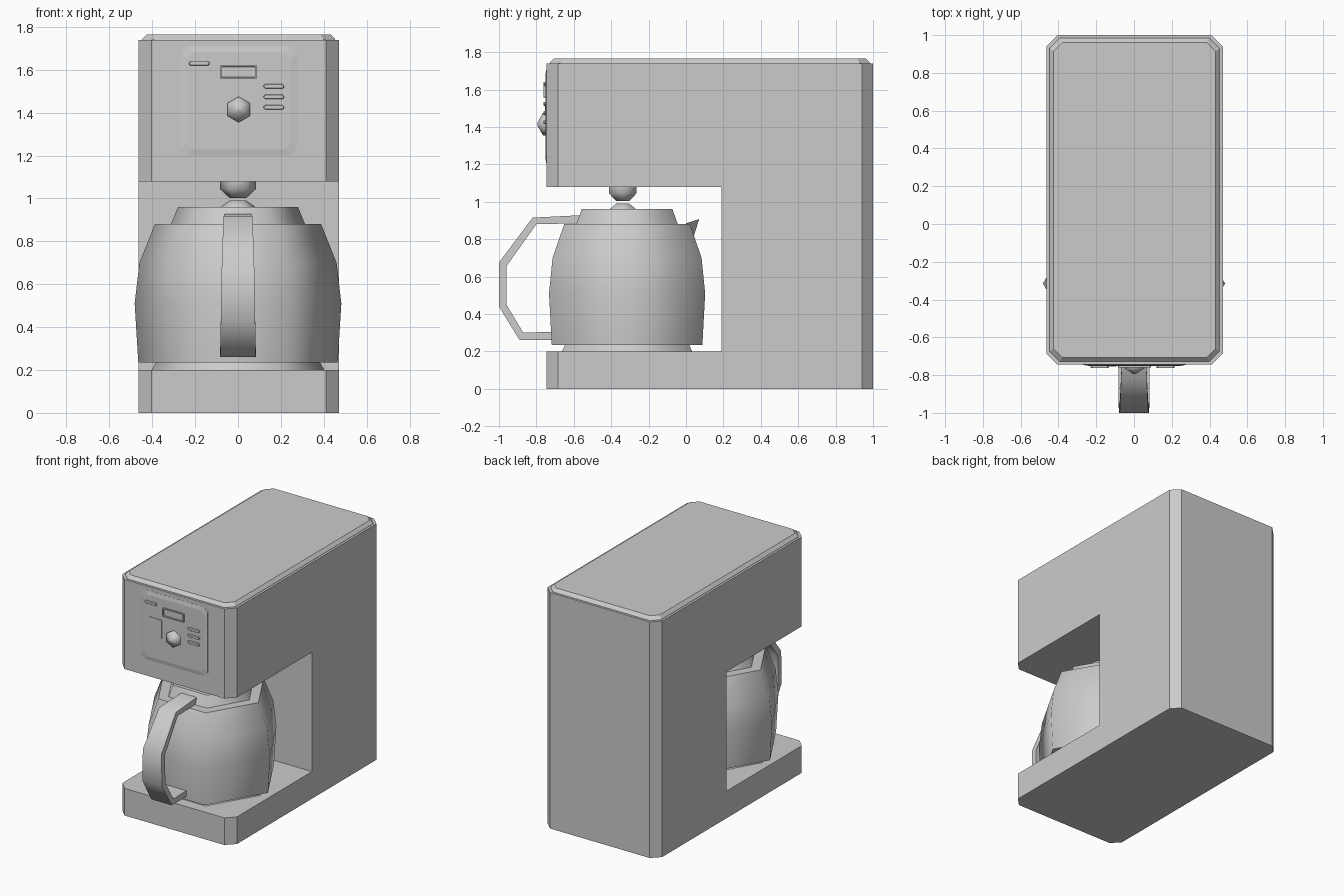
import bpy, bmesh
from math import radians, cos, sin, pi
from mathutils import Vector

old = bpy.data.objects.get("Cube")
if old:
    bpy.data.objects.remove(old, do_unlink=True)

grey = bpy.data.materials.new("plain grey")
grey.use_nodes = True
grey.diffuse_color = (0.6, 0.6, 0.6, 1)
grey.node_tree.nodes["Principled BSDF"].inputs["Base Color"].default_value = (0.6, 0.6, 0.6, 1)


def loft(name, rings, smooth=None):
    """Skin a stack of equal-length point rings and cap both ends."""
    bm = bmesh.new()
    loops = [[bm.verts.new(p) for p in ring] for ring in rings]
    n = len(loops[0])
    for a, b in zip(loops, loops[1:]):
        for i in range(n):
            j = (i + 1) % n
            bm.faces.new((a[i], a[j], b[j], b[i]))
    bm.faces.new(loops[0])
    bm.faces.new(loops[-1])
    bmesh.ops.recalc_face_normals(bm, faces=bm.faces)
    mesh = bpy.data.meshes.new(name)
    bm.to_mesh(mesh)
    bm.free()
    mesh.materials.append(grey)
    obj = bpy.data.objects.new(name, mesh)
    bpy.context.collection.objects.link(obj)
    if smooth:
        bpy.ops.object.select_all(action="DESELECT")
        obj.select_set(True)
        bpy.context.view_layer.objects.active = obj
        bpy.ops.object.shade_smooth_by_angle(angle=radians(smooth))
    return obj


def cut_rect(w, h, c):
    """Rectangle outline (half sizes w, h) with corners cut by c."""
    return [(w, h - c), (w - c, h), (c - w, h), (-w, h - c),
            (-w, c - h), (c - w, -h), (w - c, -h), (w, c - h)]


def hexagon(r, turn=0.0):
    return [(r * cos(turn + i * pi / 3), r * sin(turn + i * pi / 3)) for i in range(6)]


def flat(points, x, y, z):
    return [(x + u, y + v, z) for u, v in points]


def upright(points, x, y, z):
    return [(x + u, y, z + v) for u, v in points]


def turned(name, profile, y):
    """Six-sided turned part from (radius, height) pairs."""
    return loft(name, [flat(hexagon(r), 0, y, z) for r, z in profile], 62)


# Housing: tall block with cut corners and an open bay for the pot
BX, BY, FRONT = 0.003, 0.1275, -0.745
outline = cut_rect(0.467, 0.8725, 0.06)
body = loft("body", [flat(outline, BX, BY, z) for z in (0, 1.74)])
bay = loft("bay_cutter", [flat(cut_rect(0.7, 0.595, 0.01), 0, -0.405, z) for z in (0.2, 1.08)])
bay.hide_render = True
cut = body.modifiers.new("bay", "BOOLEAN")
cut.operation, cut.solver, cut.object = "DIFFERENCE", "EXACT", bay
bpy.context.view_layer.objects.active = body
bpy.ops.object.modifier_apply(modifier=cut.name)
bpy.data.objects.remove(bay, do_unlink=True)

# Bevelled top cover
loft("top_cover", [flat(cut_rect(0.467 - d, 0.8725 - d, 0.06 - d / 3), BX, BY, z)
                   for d, z in ((0.015, 1.735), (0.018, 1.745), (0.038, 1.765))])

# Warming plate, pot, lid and drip outlet
POT = -0.315
turned("warming_plate", [(0.405, 0.195), (0.38, 0.24)], POT)
turned("pot", [(0.465, 0.235), (0.482, 0.51), (0.46, 0.7), (0.388, 0.88)], POT)
turned("lid", [(0.315, 0.875), (0.28, 0.96)], POT)
turned("lid_knob", [(0.08, 0.955), (0.078, 0.963), (0.04, 0.99)], -0.338)
turned("drip_outlet", [(0.085, 1.085), (0.085, 1.045), (0.04, 1.003)], -0.338)

# Pouring lip at the back of the pot
loft("pouring_lip", [[(-0.09, 0.0, 0.885), (0.09, 0.0, 0.885), (0, 0.04, 0.81)],
                     [(-0.012, 0.07, 0.907), (0.012, 0.07, 0.907), (0, 0.068, 0.9)]])

# Handle: flat strap, widening downward
strap = [((-0.56, 0.928), (-0.56, 0.885), 0.062), ((-0.82, 0.915), (-0.80, 0.88), 0.068),
         ((-1.0, 0.675), (-0.96, 0.655), 0.076), ((-1.0, 0.44), (-0.96, 0.45), 0.08),
         ((-0.89, 0.26), (-0.87, 0.30), 0.083), ((-0.70, 0.26), (-0.70, 0.305), 0.083)]
loft("handle", [[(-w, *o), (w, *o), (w, *i), (-w, *i)] for o, i, w in strap], 60)

# Control panel with a shallow bevelled edge
loft("control_panel", [upright(cut_rect(0.272 - d, 0.255 - d, 0.03), 0.003, y, 1.455)
                       for d, y in ((0, FRONT + 0.005), (0, FRONT - 0.001), (0.028, FRONT - 0.006))])
PANEL = FRONT - 0.006
loft("label_plate", [upright(cut_rect(0.055, 0.07, 0.004), -0.15, y, 1.455)
                     for y in (PANEL + 0.002, PANEL - 0.004)])

# Display: raised frame with a sunken screen
loft("display", [upright(cut_rect(0.087 - d, 0.032 - d, 0.003), 0.002, y, 1.59)
                 for d, y in ((0, PANEL + 0.003), (0, PANEL - 0.01), (0.007, PANEL - 0.01),
                              (0.008, PANEL - 0.002))])

# Slim push buttons
for name, x, z in (("indicator", -0.181, 1.63), ("upper_button", 0.167, 1.523),
                   ("middle_button", 0.167, 1.474), ("lower_button", 0.167, 1.425)):
    loft(name, [upright(cut_rect(0.048 - d, 0.01 - d, 0.007), x, y, z)
                for d, y in ((0, PANEL + 0.003), (0, PANEL - 0.009), (0.002, PANEL - 0.012))])

# Pointed six-sided dial
loft("dial", [upright(hexagon(r, pi / 2), 0.003, y, 1.415)
              for r, y in ((0.06, PANEL + 0.002), (0.06, PANEL - 0.014), (0.006, -0.795))], 62)
